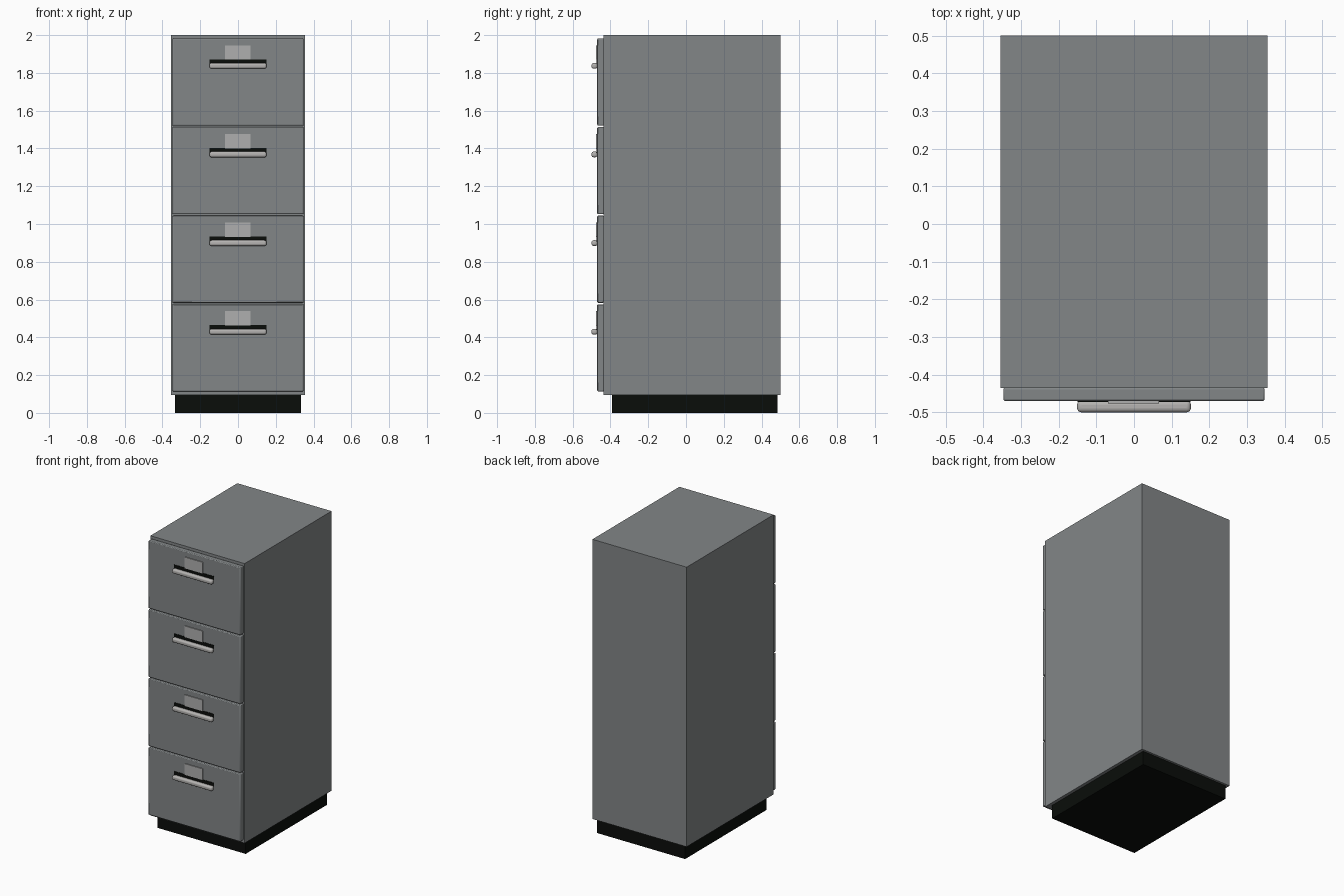
import bpy

if "Cube" in bpy.data.objects:
    bpy.data.objects.remove(bpy.data.objects["Cube"])


def material(name, rgb):
    m = bpy.data.materials.new(name)
    m.diffuse_color = (*rgb, 1)
    m.use_nodes = True
    m.node_tree.nodes["Principled BSDF"].inputs["Base Color"].default_value = m.diffuse_color
    return m


steel = material("grey painted steel", (0.225, 0.24, 0.245))
black = material("black plastic", (0.003, 0.004, 0.003))
metal = material("pale handle metal", (0.46, 0.45, 0.44))
card = material("label card", (0.43, 0.43, 0.43))


def box(name, x, y, z, mat, bevel=0.0, segments=2):
    """Box from (min, max) ranges with an optional rounded edge."""
    bpy.ops.mesh.primitive_cube_add(size=1, location=[sum(r) / 2 for r in (x, y, z)])
    o = bpy.context.object
    o.name = name
    o.scale = [r[1] - r[0] for r in (x, y, z)]
    bpy.ops.object.transform_apply(location=False, rotation=False, scale=True)
    o.data.materials.append(mat)
    if bevel:
        b = o.modifiers.new("rounded edges", 'BEVEL')
        b.width = bevel
        b.segments = segments
        bpy.ops.object.shade_smooth_by_angle()
    return o


# Recessed plinth and cabinet shell
box("plinth", (-0.333, 0.333), (-0.393, 0.485), (0, 0.1), black)
box("cabinet", (-0.355, 0.355), (-0.436, 0.5), (0.095, 2.0), steel)

# Four identical drawers with label, dark finger slot and pull
for i in range(4):
    z = 0.114 + 0.469 * i
    n = i + 1
    box(f"drawer_front_{n}", (-0.347, 0.347), (-0.47, -0.434), (z, z + 0.461), steel, 0.005)
    box(f"finger_slot_{n}", (-0.15, 0.15), (-0.473, -0.465), (z + 0.325, z + 0.35), black)
    box(f"label_{n}", (-0.069, 0.067), (-0.476, -0.465), (z + 0.349, z + 0.425), card)
    # pull: bar rounded towards the front
    box(f"handle_{n}", (-0.151, 0.151), (-0.5, -0.469), (z + 0.301, z + 0.331), metal, 0.011, 4)
